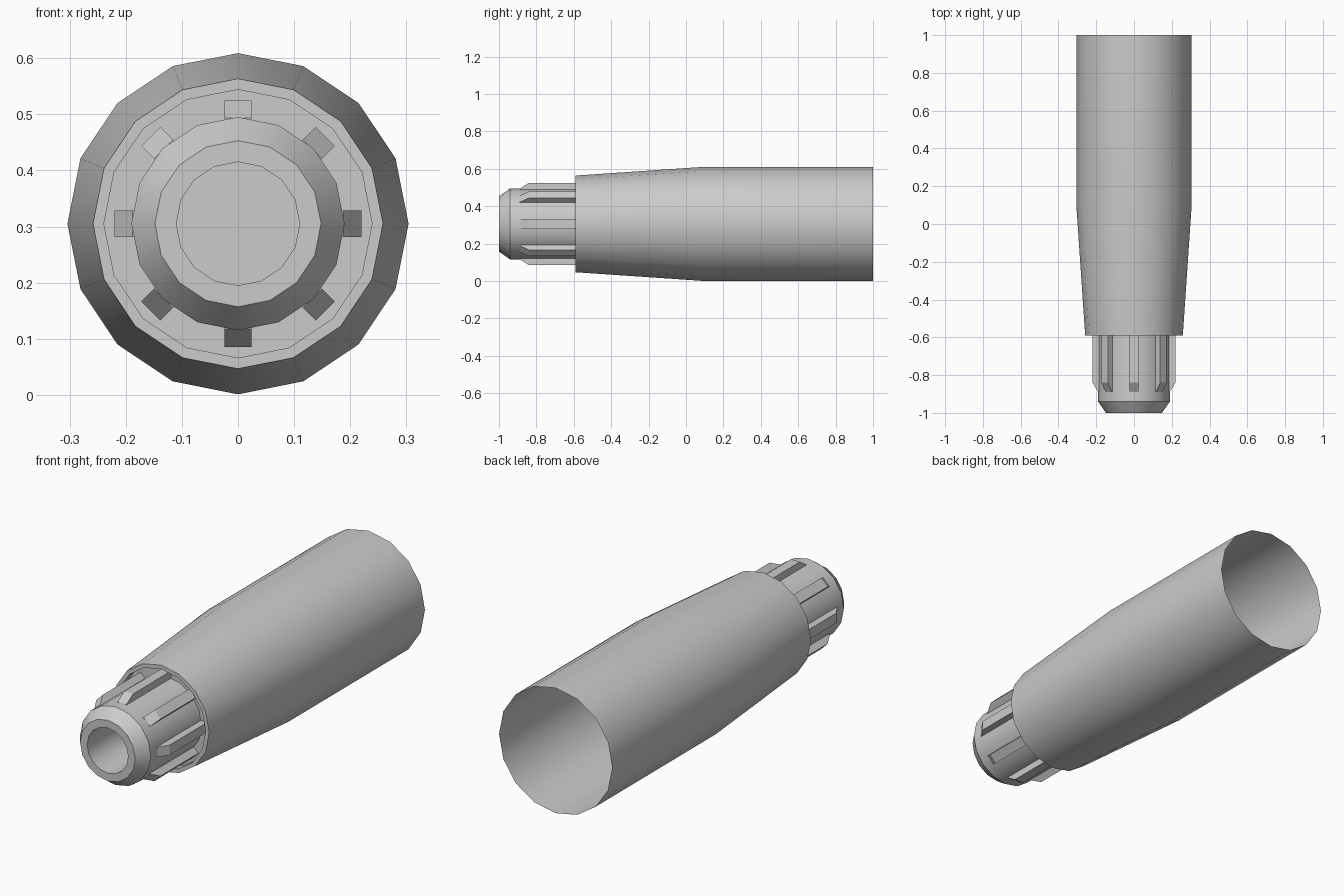
import bpy, bmesh, math
from mathutils import Matrix, Vector

if "Cube" in bpy.data.objects:
    bpy.data.objects.remove(bpy.data.objects["Cube"])

CZ = 0.305      # height of the long axis
SIDES = 16


def finish(bm, name, recalc=False):
    if recalc:
        bmesh.ops.recalc_face_normals(bm, faces=bm.faces)
    me = bpy.data.meshes.new(name)
    bm.to_mesh(me)
    bm.free()
    ob = bpy.data.objects.new(name, me)
    bpy.context.collection.objects.link(ob)
    bpy.ops.object.select_all(action='DESELECT')
    ob.select_set(True)
    bpy.context.view_layer.objects.active = ob
    bpy.ops.object.shade_smooth_by_angle(angle=math.radians(30))
    return ob


def lathe(name, profile, cap_last=False):
    """Turn (radius, y) points around the long axis."""
    bm = bmesh.new()
    rings = []
    for r, y in profile:
        ring = []
        for i in range(SIDES):
            a = 2 * math.pi * i / SIDES
            ring.append(bm.verts.new((r * math.sin(a), y, CZ + r * math.cos(a))))
        rings.append(ring)
    for a, b in zip(rings, rings[1:]):
        for i in range(SIDES):
            j = (i + 1) % SIDES
            bm.faces.new((a[i], a[j], b[j], b[i]))
    if cap_last:
        bm.faces.new(rings[-1][::-1])
    return finish(bm, name)


# Outer sleeve: open at the back, tapered to a rim with a shallow recess in front
lathe("outer_sleeve", [(0.304, 1.0), (0.304, 0.08), (0.2585, -0.59),
                       (0.239, -0.59), (0.239, -0.55), (0.19, -0.55)])

# Inner nozzle: chamfered tip and a blind bore
lathe("nozzle", [(0.19, -0.55), (0.19, -0.94), (0.148, -1.0),
                 (0.11, -1.0), (0.11, -0.6)], cap_last=True)

# Eight ribs around the nozzle, each with a sloped front end
bm = bmesh.new()
side = [(-0.55, 0.175), (-0.55, 0.22), (-0.84, 0.22), (-0.89, 0.188), (-0.89, 0.175)]
for k in range(8):
    rot = Matrix.Translation((0, 0, CZ)) @ Matrix.Rotation(k * math.pi / 4, 4, 'Y')
    l, r = [[bm.verts.new(rot @ Vector((x, y, z))) for y, z in side]
            for x in (-0.024, 0.024)]
    bm.faces.new(l)
    bm.faces.new(r[::-1])
    for i in range(len(side)):
        j = (i + 1) % len(side)
        bm.faces.new((l[j], l[i], r[i], r[j]))
finish(bm, "nozzle_ribs", recalc=True)
